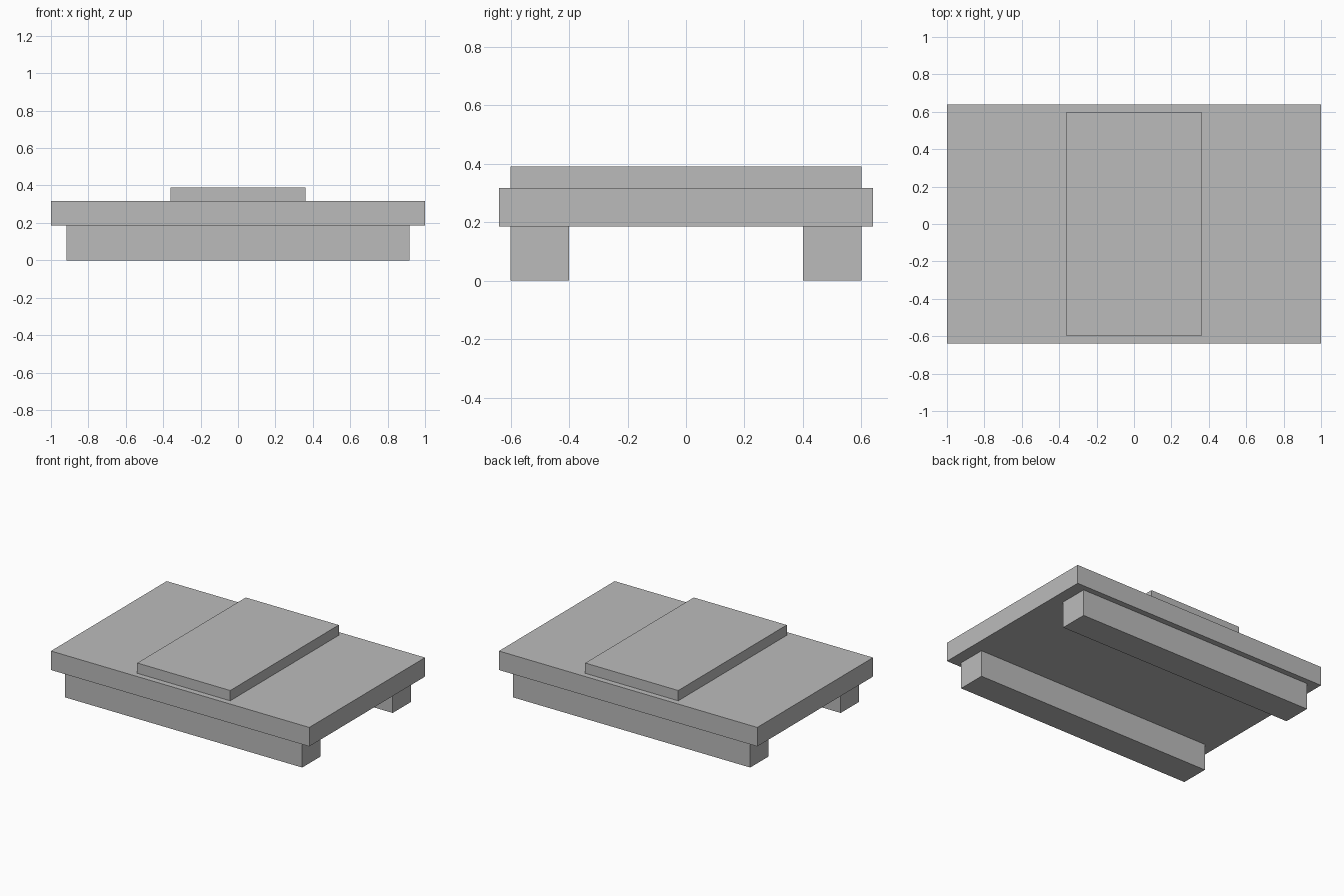
import bpy

default = bpy.data.objects.get("Cube")
if default:
    bpy.data.objects.remove(default, do_unlink=True)

GREY = (0.5, 0.5, 0.5, 1.0)
grey = bpy.data.materials.new("plain grey")
grey.use_nodes = True
grey.diffuse_color = GREY
grey.node_tree.nodes["Principled BSDF"].inputs["Base Color"].default_value = GREY


def box(name, size_x, y_range, z_range):
    """Box centred on x = 0, spanning the given y and z ranges."""
    (y0, y1), (z0, z1) = y_range, z_range
    bpy.ops.mesh.primitive_cube_add(size=1, location=(0, (y0 + y1) / 2, (z0 + z1) / 2))
    obj = bpy.context.object
    obj.name = name
    obj.scale = (size_x, y1 - y0, z1 - z0)
    bpy.ops.object.transform_apply(location=False, rotation=False, scale=True)
    obj.data.materials.append(grey)
    return obj


UNDERSIDE, DECK_TOP, PANEL_TOP = 0.185, 0.318, 0.39

# Two long runners under the deck
box("front_runner", 1.835, (-0.6, -0.4), (0, UNDERSIDE))
box("back_runner", 1.835, (0.4, 0.6), (0, UNDERSIDE))

# Wide deck slab
box("deck", 2.0, (-0.64, 0.64), (UNDERSIDE, DECK_TOP))

# Raised panel across the middle
box("raised_panel", 0.72, (-0.6, 0.6), (DECK_TOP, PANEL_TOP))
